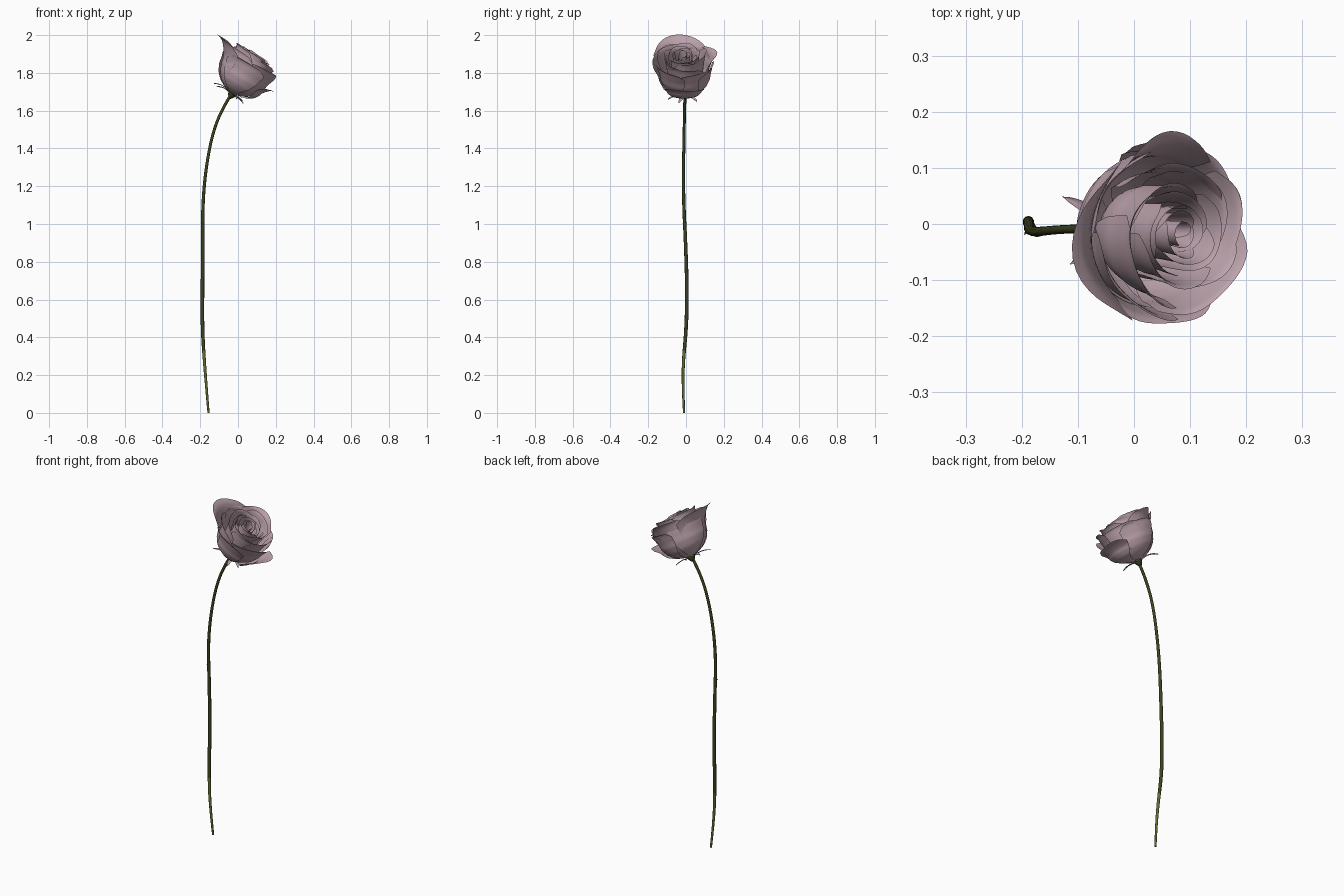
import bpy, bmesh, math, random
from mathutils import Vector, Matrix

if "Cube" in bpy.data.objects:
    bpy.data.objects.remove(bpy.data.objects["Cube"])

random.seed(4)

def material(name, rgb):
    m = bpy.data.materials.new(name)
    m.diffuse_color = (*rgb, 1)
    m.use_nodes = True
    m.node_tree.nodes["Principled BSDF"].inputs["Base Color"].default_value = m.diffuse_color
    return m

PINK = material("dusty pink", (0.50, 0.36, 0.41))
GREEN = material("dark stem green", (0.045, 0.055, 0.013))
LIGHT = material("light stem green", (0.12, 0.15, 0.03))

# Bloom frame: leaning towards +x; local x = lower/right side, z = bloom axis
AXIS = Vector((0.5, -0.04, 0.866)).normalized()
V = AXIS.cross(Vector((1, 0, 0))).normalized()
U = V.cross(AXIS)
BASE = Vector((-0.03, -0.005, 1.69))
FRAME = Matrix.Translation(BASE) @ Matrix((U, V, AXIS)).transposed().to_4x4()

CUP = [(0, .12), (.06, .42), (.15, .66), (.3, .87), (.5, 1), (.75, 1.02), (1, .97)]

def cup(t):
    for (a, ra), (b, rb) in zip(CUP, CUP[1:]):
        if t <= b:
            return ra + (rb - ra) * (t - a) / (b - a)
    return CUP[-1][1]

def sheet(name, point, nu, nv, mat):
    """Grid surface from point(s in -1..1, t in 0..1), placed in the bloom frame."""
    bm = bmesh.new()
    rows = [[bm.verts.new(FRAME @ point(2 * i / nu - 1, j / nv)) for i in range(nu + 1)]
            for j in range(nv + 1)]
    for a, b in zip(rows, rows[1:]):
        for i in range(nu):
            bm.faces.new((a[i], a[i + 1], b[i + 1], b[i])).smooth = True
    me = bpy.data.meshes.new(name)
    bm.to_mesh(me)
    bm.free()
    me.materials.append(mat)
    ob = bpy.data.objects.new(name, me)
    bpy.context.collection.objects.link(ob)
    return ob

def petal(name, phi, half, R, H, flare, spiral=0.12, tip=0.2):
    """Cupped petal centred on angle phi, with a flared rolled rim and rounded outline."""
    phi, half = math.radians(phi), math.radians(half)
    ph = random.uniform(0, 6.28)

    def point(s, t):
        t *= 1 - tip * abs(s) ** 2.4 + 0.012 * math.sin(5 * s + ph)
        ang = phi + s * half * (0.55 + 0.45 * math.sin(min(1, t * 1.5) * math.pi / 2))
        rim = max(0, (t - 0.5) / 0.5) ** 2
        r = R * cup(t) * (1 + spiral * s * t) + flare * rim * (1 + 0.2 * math.sin(3 * s + ph))
        r += 0.2 * flare * abs(s) ** 4 * t
        h = H * (t - 0.7 * max(0, t - 0.92))
        return Vector((r * math.cos(ang), r * math.sin(ang), h))
    sheet(name, point, 20, 18, PINK)

# Spiral heart and middle petals (golden-angle spiral, lower on the front side)
for i in range(19):
    k = i / 18
    phi = 40 + i * 137.5
    R = 0.014 + 0.096 * k
    H = 0.25 + 0.012 * math.sin(i * 2.1) - 0.22 * R * math.cos(math.radians(phi))
    petal(f"inner_petal_{i + 1}", phi, 100 - 48 * k, R, H, 0.004 + 0.022 * k, 0.2)

# Outer petals: angle, half width, radius, height, flare
OUTER = [(185, 58, .135, .245, .078), (102, 46, .130, .24, .045), (262, 45, .135, .20, .042),
         (312, 48, .130, .215, .032), (32, 48, .128, .20, .030), (-4, 42, .130, .125, .062),
         (145, 42, .138, .22, .025), (228, 48, .132, .235, .035), (70, 40, .136, .19, .03)]
for i, p in enumerate(OUTER):
    petal(f"outer_petal_{i + 1}", *p, spiral=0.05)

# Sepals: narrow pointed strips spreading under the bloom
def sepal(name, phi, length, lift):
    phi = math.radians(phi)
    d, side = Vector((math.cos(phi), math.sin(phi), 0)), Vector((-math.sin(phi), math.cos(phi), 0))

    def point(s, t):
        w = 0.014 * (1 - t) ** 0.7 * (0.7 + t) + 0.0004
        z = -0.008 + lift * math.sin(t * 2.4) - 0.012 * t * t
        return d * (0.008 + length * t) + side * (s * w) + Vector((0, 0, z + 0.004 * s * s))
    sheet(name, point, 4, 10, PINK)

for i, (a, l, z) in enumerate([(153, .115, .02), (215, .105, .015), (290, .09, .01),
                               (42, .085, .008), (335, .075, .005)]):
    sepal(f"sepal_{i + 1}", a, l, z)

# Receptacle: small swollen bulb joining stem and bloom
def bulb(s, t):
    r = 0.007 + 0.015 * math.sin(t * math.pi * 0.6)
    return Vector((r * math.cos(s * math.pi), r * math.sin(s * math.pi), -0.028 + 0.034 * t))
sheet("receptacle", bulb, 14, 8, GREEN)

# Stem: swept curve, lighter towards the cut end
PATH = [(-.156, -.010, 0, .6), (-.166, -.016, .12, .7), (-.178, -.015, .27, .85), (-.189, .002, .45, 1),
        (-.188, .006, .65, 1), (-.187, -.002, .9, .95), (-.187, -.012, 1.1, .9), (-.172, -.014, 1.28, .85),
        (-.138, -.010, 1.47, .8), (-.085, -.008, 1.61, .8), (-.036, -.005, 1.685, .85)]
cu = bpy.data.curves.new("stem", 'CURVE')
cu.dimensions = '3D'
cu.bevel_depth = 0.0098
cu.bevel_resolution = 3
cu.use_fill_caps = True
sp = cu.splines.new('NURBS')
sp.points.add(len(PATH) - 1)
for p, (x, y, z, r) in zip(sp.points, PATH):
    p.co, p.radius = (x, y, z, 1), r
sp.order_u, sp.use_endpoint_u, sp.resolution_u = 3, True, 6
tmp = bpy.data.objects.new("stem_curve", cu)
bpy.context.collection.objects.link(tmp)
me = bpy.data.meshes.new_from_object(tmp.evaluated_get(bpy.context.evaluated_depsgraph_get()))
bpy.data.objects.remove(tmp)
me.materials.clear()
me.materials.append(GREEN)
me.materials.append(LIGHT)
for f in me.polygons:
    f.use_smooth = len(f.vertices) == 4
    f.material_index = 1 if f.center.z < 0.33 else 0
for v in me.vertices:
    v.co.z = max(0, v.co.z)
stem = bpy.data.objects.new("stem", me)
bpy.context.collection.objects.link(stem)

# Tiny thorn on the stem
bpy.ops.mesh.primitive_cone_add(vertices=6, radius1=0.006, radius2=0, depth=0.016,
                                location=(-.192, -.014, 1.0), rotation=(0.9, -0.9, 0))
thorn = bpy.context.object
thorn.name = "thorn"
thorn.data.materials.append(GREEN)
